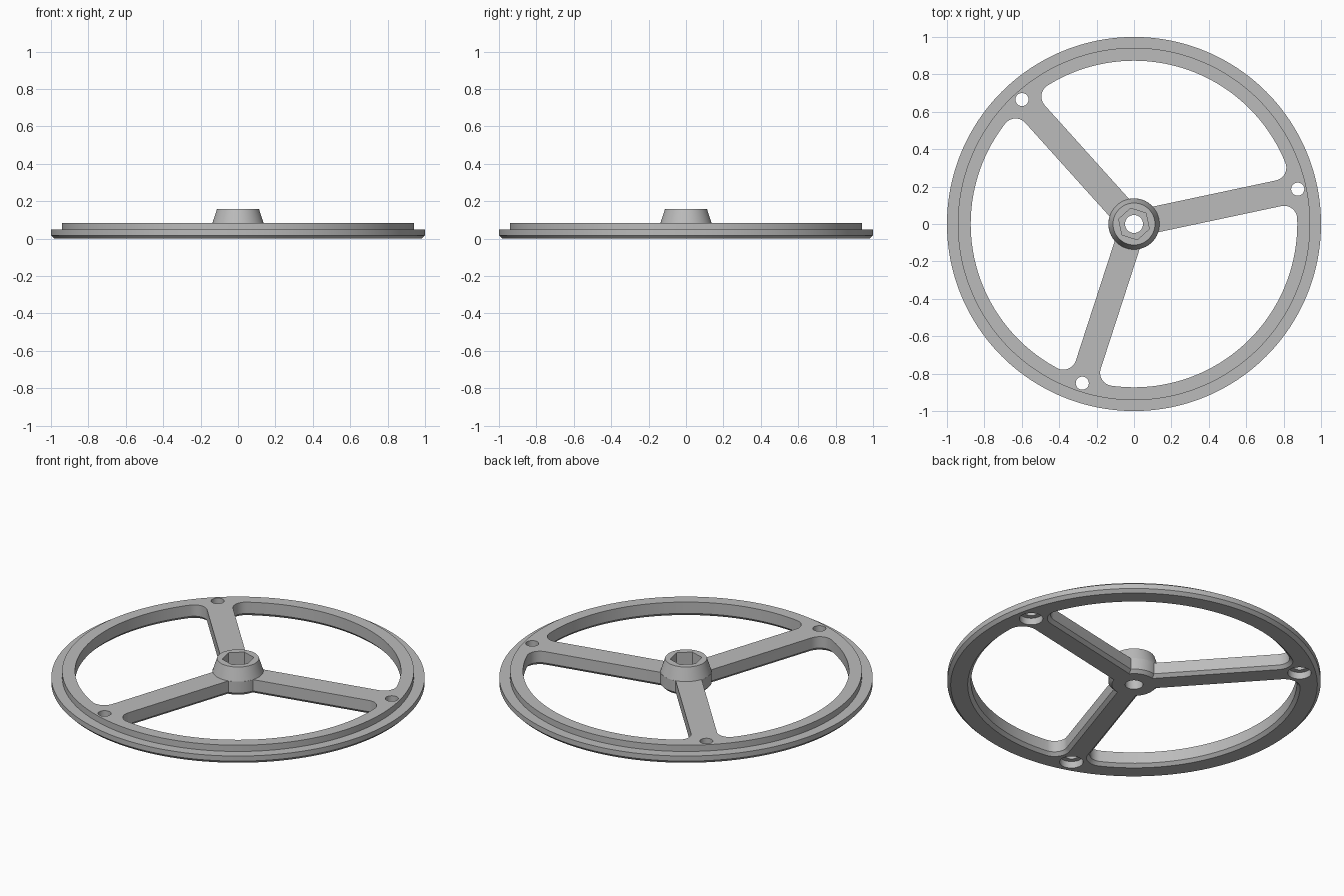
import bpy, bmesh
from math import sin, cos, asin, atan2, sqrt, radians, pi

if "Cube" in bpy.data.objects:
    bpy.data.objects.remove(bpy.data.objects["Cube"])

SPOKE = radians(12)       # direction of the first spoke
THIRD = radians(120)


def loft(name, rings):
    """Closed solid through a stack of point rings of equal length."""
    bm = bmesh.new()
    loops = [[bm.verts.new(p) for p in ring] for ring in rings]
    n = len(loops[0])
    for a, b in zip(loops, loops[1:]):
        for i in range(n):
            j = (i + 1) % n
            bm.faces.new((a[i], a[j], b[j], b[i]))
    bm.faces.new(loops[0][::-1])
    bm.faces.new(loops[-1])
    bmesh.ops.recalc_face_normals(bm, faces=bm.faces)
    mesh = bpy.data.meshes.new(name)
    bm.to_mesh(mesh)
    bm.free()
    obj = bpy.data.objects.new(name, mesh)
    bpy.context.collection.objects.link(obj)
    return obj


def circle(r, z, n, x=0, y=0, start=0):
    return [(x + r * cos(start + 2 * pi * i / n),
             y + r * sin(start + 2 * pi * i / n), z) for i in range(n)]


def arc(r, a0, a1, n, x=0, y=0):
    return [(x + r * cos(a0 + (a1 - a0) * i / n),
             y + r * sin(a0 + (a1 - a0) * i / n)) for i in range(n + 1)]


def window(z, c, turn):
    """Opening between two spokes, widened all round by c."""
    half, fillet, rim, hub = 0.07 - c, 0.07 + c, 0.873 + c, 0.137 - c
    cy = half + fillet
    cx = sqrt((rim - fillet) ** 2 - cy ** 2)
    phi = atan2(cy, cx)
    mid = THIRD / 2
    side = arc(hub, mid, asin(half / hub), 8)
    side += arc(fillet, -pi / 2, phi, 14, cx, cy)
    side += arc(rim, phi, mid, 28)[1:]
    # mirror the half outline about the middle of the opening
    ct, st = cos(THIRD), sin(THIRD)
    other = [(x * ct + y * st, x * st - y * ct) for x, y in side[1:-1]]
    c0, s0 = cos(turn), sin(turn)
    return [(x * c0 - y * s0, x * s0 + y * c0, z)
            for x, y in side + other[::-1]]


def cut(target, cutter):
    cutter.hide_render = True
    mod = target.modifiers.new("cut", 'BOOLEAN')
    mod.operation, mod.solver, mod.object = 'DIFFERENCE', 'EXACT', cutter
    bpy.context.view_layer.objects.active = target
    bpy.ops.object.modifier_apply(modifier=mod.name)
    bpy.data.objects.remove(cutter)


# stepped disc with chamfered lower edge and conical hub
profile = [(0.982, 0), (1, 0.018), (1, 0.048), (0.942, 0.048),
           (0.942, 0.085), (0.136, 0.085), (0.112, 0.16)]
wheel = loft("spoked_wheel", [circle(r, z, 192) for r, z in profile])

for k in range(3):
    turn = SPOKE + k * THIRD
    # opening with chamfered lower edge
    cut(wheel, loft("window_cutter", [window(-0.01, 0.028, turn),
                                      window(0.018, 0, turn),
                                      window(0.3, 0, turn)]))
    # screw hole with a wider bore underneath
    x, y = 0.895 * cos(turn), 0.895 * sin(turn)
    for r, top in ((0.063, 0.04), (0.035, 0.3)):
        cut(wheel, loft("hole_cutter", [circle(r, -0.1, 40, x, y),
                                        circle(r, top, 40, x, y)]))

# hexagonal socket and shaft hole in the hub
hex_start = SPOKE + radians(30)
cut(wheel, loft("socket_cutter", [circle(0.086, 0.075, 6, start=hex_start),
                                  circle(0.086, 0.3, 6, start=hex_start)]))
cut(wheel, loft("shaft_cutter", [circle(0.048, -0.1, 48),
                                 circle(0.048, 0.3, 48)]))

# single grey finish
grey = bpy.data.materials.new("light_grey")
grey.diffuse_color = (0.5, 0.5, 0.5, 1)
grey.use_nodes = True
grey.node_tree.nodes["Principled BSDF"].inputs["Base Color"].default_value = grey.diffuse_color
wheel.data.materials.clear()
wheel.data.materials.append(grey)
for p in wheel.data.polygons:
    p.material_index = 0

bpy.ops.object.select_all(action='DESELECT')
wheel.select_set(True)
bpy.context.view_layer.objects.active = wheel
bpy.ops.object.shade_smooth_by_angle(angle=radians(25))
